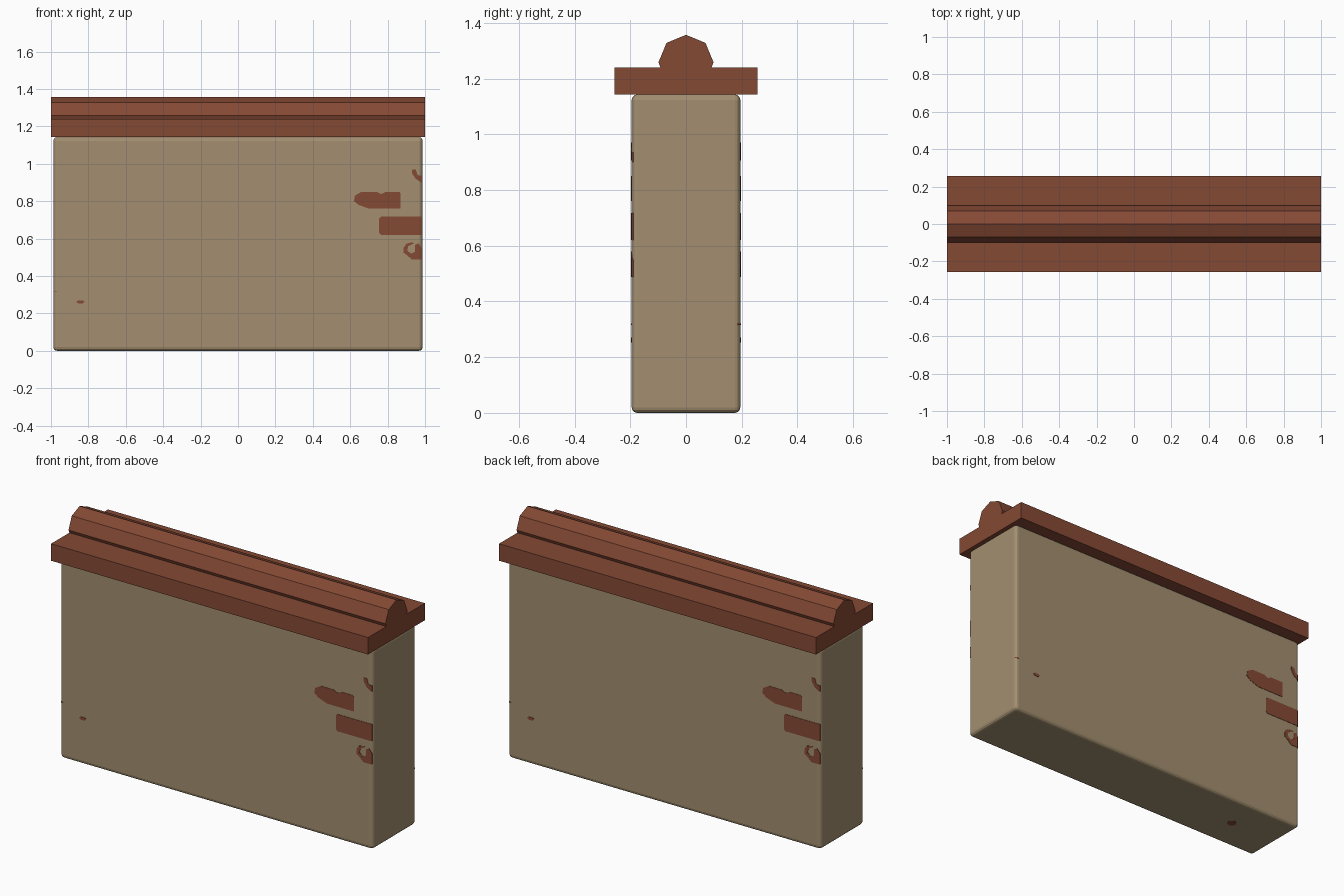
import bpy, bmesh, math
from mathutils import Matrix

if "Cube" in bpy.data.objects:
    bpy.data.objects.remove(bpy.data.objects["Cube"])


def material(name, rgb):
    m = bpy.data.materials.new(name)
    m.diffuse_color = (*rgb, 1)
    m.use_nodes = True
    m.node_tree.nodes["Principled BSDF"].inputs["Base Color"].default_value = m.diffuse_color
    return m


PLASTER = material("tan plaster", (0.366, 0.275, 0.162))
BRICK = material("red brick", (0.235, 0.067, 0.035))


def add_object(name, bm, mat):
    bmesh.ops.recalc_face_normals(bm, faces=bm.faces)
    me = bpy.data.meshes.new(name)
    bm.to_mesh(me)
    bm.free()
    me.materials.append(mat)
    ob = bpy.data.objects.new(name, me)
    bpy.context.collection.objects.link(ob)
    return ob


def box(lo, hi, bevel=0):
    bm = bmesh.new()
    size = [b - a for a, b in zip(lo, hi)]
    mid = [(a + b) / 2 for a, b in zip(lo, hi)]
    bmesh.ops.create_cube(bm, size=1, matrix=Matrix.Translation(mid) @ Matrix.Diagonal((*size, 1)))
    if bevel:
        bmesh.ops.bevel(bm, geom=bm.edges[:], offset=bevel, segments=3, profile=0.5, affect='EDGES')
    return bm


def prism(bm, points, y0, y1):
    """Extrude an (x, z) outline along y."""
    face = bm.faces.new([bm.verts.new((x, y0, z)) for x, z in points])
    out = bmesh.ops.extrude_face_region(bm, geom=[face])
    for v in out["geom"]:
        if isinstance(v, bmesh.types.BMVert):
            v.co.y = y1


# Rounded wall block
X, Y, Z = 0.987, 0.195, 1.143
add_object("wall", box((-X, -Y, 0), (X, Y, Z), 0.02), PLASTER)

# Flat coping slab
add_object("coping_slab", box((-1, -0.256, Z), (1, 0.256, 1.24)), BRICK)

# Eight-sided ridge bar along the top
bm = bmesh.new()
bmesh.ops.create_cone(bm, cap_ends=True, segments=8, radius1=0.099, radius2=0.099, depth=2,
                      matrix=Matrix.Translation((0, 0, 1.258)) @ Matrix.Rotation(math.pi / 2, 4, 'Y'))
add_object("ridge_bar", bm, BRICK)

# Outlines of exposed brick (x, z); E runs onto the rounded wall edge
E = 0.98
PATCHES = [
    [(0.62, 0.80), (0.625, 0.83), (0.66, 0.85), (0.74, 0.85), (0.765, 0.838), (0.79, 0.85),
     (0.865, 0.85), (0.87, 0.84), (0.87, 0.76), (0.70, 0.76), (0.645, 0.78)],
    [(0.755, 0.63), (0.765, 0.62), (E, 0.62), (E, 0.717), (0.765, 0.717), (0.755, 0.707)],
    [(0.885, 0.55), (0.885, 0.525), (0.905, 0.51), (0.93, 0.487), (E, 0.487), (E, 0.55),
     (0.965, 0.575), (0.945, 0.565), (0.947, 0.53), (0.925, 0.52), (0.905, 0.535),
     (0.91, 0.56), (0.94, 0.575), (0.93, 0.58), (0.90, 0.573)],
    [(0.93, 0.97), (0.93, 0.95), (0.95, 0.92), (E, 0.90), (E, 0.935), (0.96, 0.94), (0.95, 0.97)],
    [(-0.865, 0.262), (-0.855, 0.253), (-0.83, 0.253), (-0.82, 0.262), (-0.83, 0.27), (-0.855, 0.27)],
    [(-0.985, 0.316), (-0.967, 0.316), (-0.967, 0.321), (-0.985, 0.321)],
]

# Thin plates: outlines trimmed to a skin just outside the wall, front and turned to the back
T = 0.002
bm = bmesh.new()
for outline in PATCHES:
    prism(bm, outline, -0.3, -0.172)
cutter = add_object("patch_outlines", bm, BRICK)
cutter.hide_render = True
cutter.hide_set(True)
for name, turn in (("front_bricks", 0), ("back_bricks", math.pi)):
    ob = add_object(name, box((-X - T, -Y - T, -T), (X + T, Y + T, Z), 0.02), BRICK)
    mod = ob.modifiers.new("trim", 'BOOLEAN')
    mod.operation = 'INTERSECT'
    mod.solver = 'EXACT'
    mod.object = cutter
    ob.rotation_euler.z = 0
    bpy.context.view_layer.update()
    me = bpy.data.meshes.new_from_object(ob.evaluated_get(bpy.context.evaluated_depsgraph_get()))
    me.transform(Matrix.Rotation(turn, 4, 'Z'))
    ob.modifiers.clear()
    ob.data = me
bpy.data.objects.remove(cutter)

# Small brick spot under the wall
bm = bmesh.new()
bmesh.ops.create_cone(bm, cap_ends=True, segments=10, radius1=0.025, radius2=0.025, depth=0.004,
                      matrix=Matrix.Translation((-0.68, 0, 0.001)))
add_object("underside_spot", bm, BRICK)
